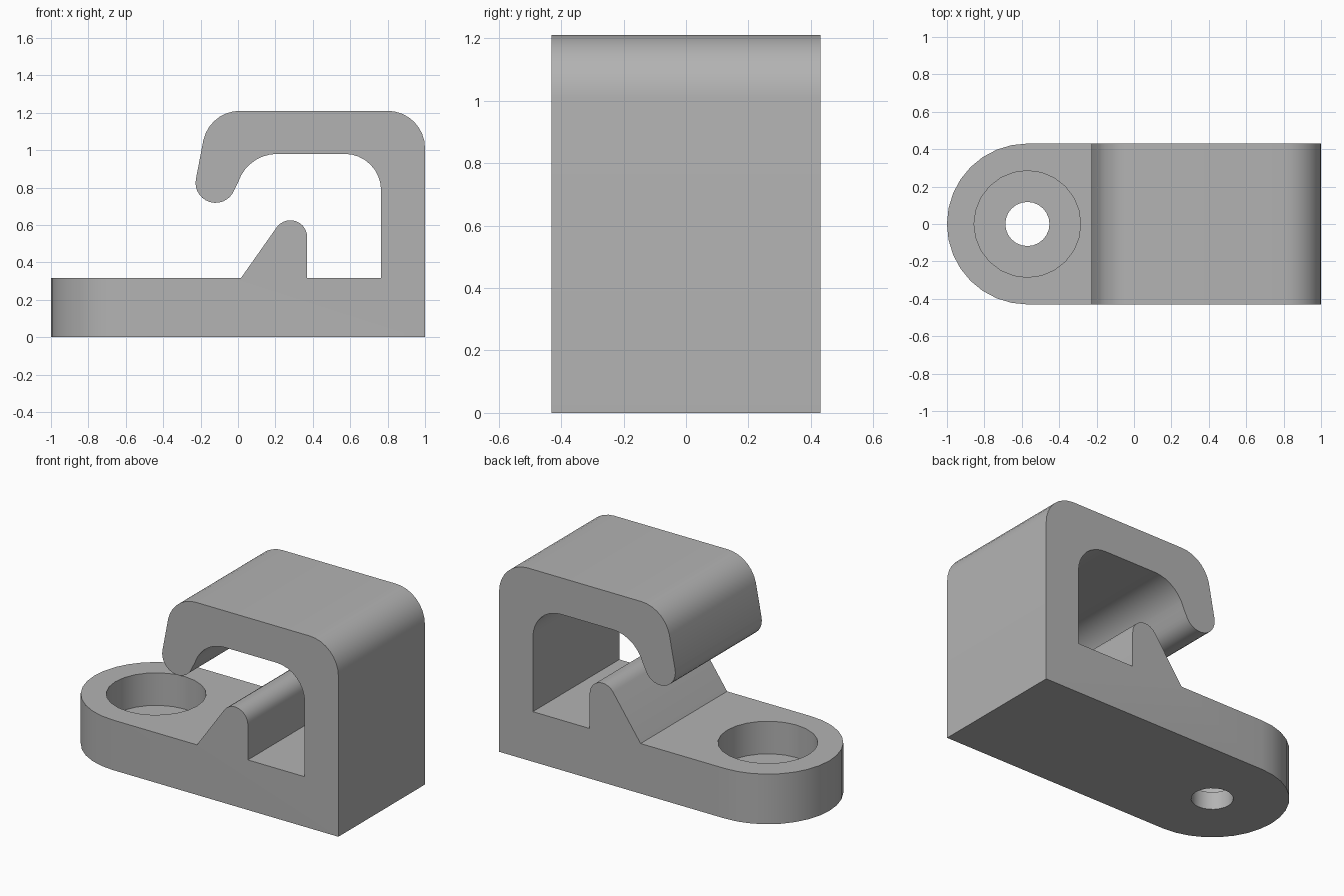
import bpy
import bmesh
from math import cos, sin, radians
from mathutils import Vector

if "Cube" in bpy.data.objects:
    bpy.data.objects.remove(bpy.data.objects["Cube"])

GREY = (0.45, 0.45, 0.45, 1)
grey = bpy.data.materials.new("plain grey")
grey.use_nodes = True
grey.diffuse_color = GREY
grey.node_tree.nodes["Principled BSDF"].inputs["Base Color"].default_value = GREY

HALF = 0.43          # half of the depth
BASE = 0.315         # base plate height
EYE = HALF - 1       # x of the screw hole centre


def arc(cx, cy, r, start, end, steps=8):
    """Points along a circular arc, angles in degrees."""
    angles = [radians(start + (end - start) * i / steps) for i in range(steps + 1)]
    return [(cx + r * cos(a), cy + r * sin(a)) for a in angles]


def prism(name, outline, to_3d, sweep):
    """Extrude a flat outline along the sweep vector."""
    bm = bmesh.new()
    face = bm.faces.new([bm.verts.new(to_3d(*p)) for p in outline])
    extruded = bmesh.ops.extrude_face_region(bm, geom=[face])
    verts = [v for v in extruded["geom"] if isinstance(v, bmesh.types.BMVert)]
    bmesh.ops.translate(bm, verts=verts, vec=Vector(sweep))
    bmesh.ops.recalc_face_normals(bm, faces=bm.faces)
    mesh = bpy.data.meshes.new(name)
    bm.to_mesh(mesh)
    bm.free()
    mesh.materials.append(grey)
    obj = bpy.data.objects.new(name, mesh)
    bpy.context.collection.objects.link(obj)
    return obj


def upright(name, outline, z0, z1):
    return prism(name, outline, lambda x, y: (x, y, z0), (0, 0, z1 - z0))


def cut(target, cutter, operation):
    """Apply a boolean and discard the cutter."""
    cutter.hide_render = True
    mod = target.modifiers.new("cut", 'BOOLEAN')
    mod.operation = operation
    mod.solver = 'EXACT'
    mod.object = cutter
    bpy.context.view_layer.objects.active = target
    bpy.ops.object.modifier_apply(modifier=mod.name)
    bpy.data.objects.remove(cutter)


# Side profile: base plate, back wall, hooked arm and catch in one outline
profile = [(-1.1, 0), (1.1, 0), (1.1, 0.5), (1, 0.5)]
profile = [(-1.1, 0), (1, 0)]
profile += arc(0.8, 1.01, 0.2, 0, 90)                # outer back corner
profile += arc(0.01, 1.01, 0.2, 90, 167, 7)          # outer front corner
profile += arc(-0.12, 0.825, 0.107, 167, 340, 14)    # hook tip
profile += arc(0.21, 0.76, 0.22, 162, 90, 7)         # inner front corner
profile += arc(0.57, 0.785, 0.195, 90, 0)            # inner back corner
profile += [(0.765, BASE), (0.37, BASE)]
profile += arc(0.28, 0.535, 0.09, 0, 144, 10)        # rounded catch
profile += [(0.015, BASE), (-1.1, BASE)]
clip = prism("hook_clip", profile, lambda x, z: (x, -0.6, z), (0, 1.2, 0))

# Trim to the plan shape: straight sides with one round end
plan = arc(EYE, 0, HALF, 90, 270, 16) + [(1.1, -HALF), (1.1, HALF)]
cut(clip, upright("plan_cutter", plan, -0.2, 1.5), 'INTERSECT')

# Counterbored screw hole
bore = arc(EYE, 0, 0.285, 0, 360, 24)[:-1]
hole = arc(EYE, 0, 0.118, 0, 360, 24)[:-1]
cut(clip, upright("counterbore_cutter", bore, 0.11, 0.5), 'DIFFERENCE')
cut(clip, upright("hole_cutter", hole, -0.2, 0.5), 'DIFFERENCE')

# Smooth the curved walls, keep the edges crisp
bpy.ops.object.select_all(action='DESELECT')
clip.select_set(True)
bpy.context.view_layer.objects.active = clip
bpy.ops.object.shade_smooth_by_angle(angle=radians(30))
